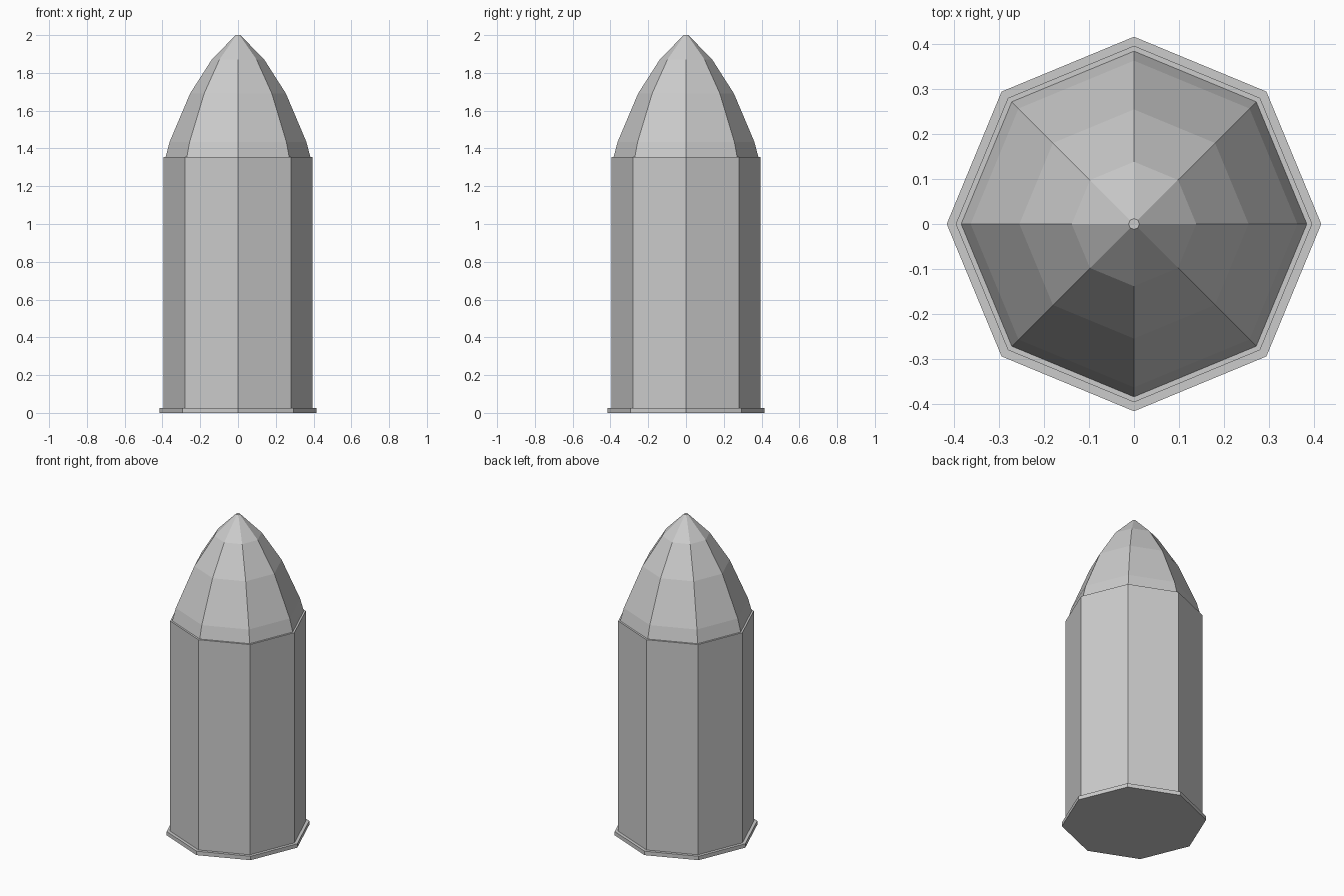
import bpy, bmesh
from math import cos, sin, pi

if "Cube" in bpy.data.objects:
    bpy.data.objects.remove(bpy.data.objects["Cube"])

SIDES = 8


def lathe(name, profile, cap_bottom=False, cap_top=False):
    """Sweep a (radius, z) profile around z as a flat-sided octagonal shell."""
    bm = bmesh.new()
    rings = [[bm.verts.new((r * cos(2 * pi * i / SIDES), r * sin(2 * pi * i / SIDES), z))
              for i in range(SIDES)] for r, z in profile]
    for low, high in zip(rings, rings[1:]):
        for i in range(SIDES):
            j = (i + 1) % SIDES
            bm.faces.new((low[i], low[j], high[j], high[i]))
    if cap_bottom:
        bm.faces.new(rings[0][::-1])
    if cap_top:
        bm.faces.new(rings[-1])
    mesh = bpy.data.meshes.new(name)
    bm.to_mesh(mesh)
    bm.free()
    obj = bpy.data.objects.new(name, mesh)
    bpy.context.collection.objects.link(obj)
    return obj


# Flared base rim with closed underside
lathe("base_rim", [(0.415, 0), (0.415, 0.025), (0.395, 0.025)], cap_bottom=True)

# Straight casing with a narrow ledge at the mouth
lathe("casing", [(0.395, 0.025), (0.395, 1.355), (0.383, 1.355)])

# Faceted pointed nose with a tiny blunt tip
lathe("nose", [(0.383, 1.355), (0.362, 1.435), (0.254, 1.69),
               (0.138, 1.872), (0.012, 2.0)], cap_top=True)
